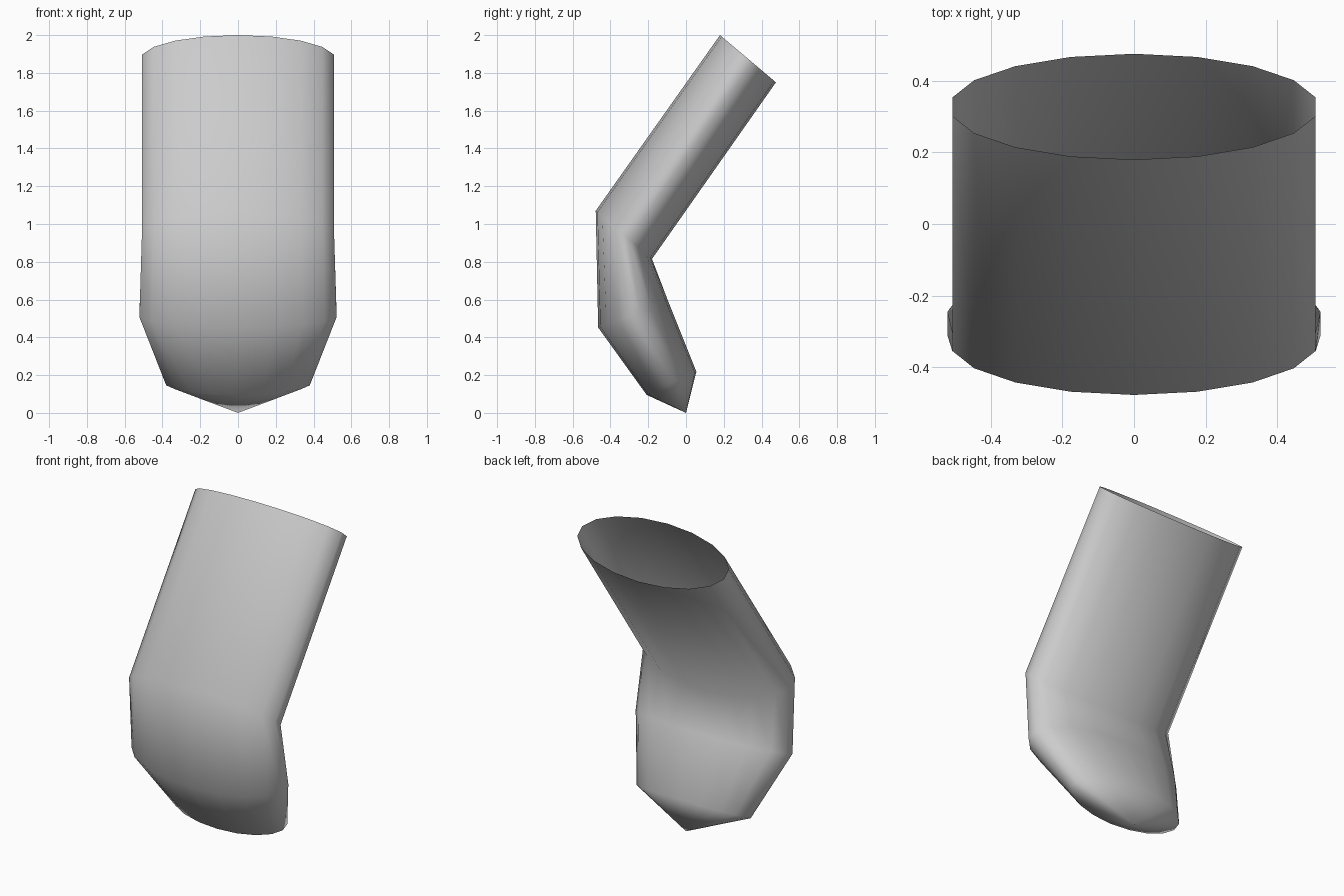
import bpy
import bmesh
from math import sin, cos, tau

cube = bpy.data.objects.get("Cube")
if cube:
    bpy.data.objects.remove(cube, do_unlink=True)

SIDES = 18

# Cross-sections: half width, front point (y, z), back point (y, z)
RINGS = [
    (0.516, (0.18, 2.0), (0.476, 1.75)),
    (0.516, (-0.478, 1.07), (-0.18, 0.815)),
    (0.53, (-0.465, 0.452), (-0.092, 0.585)),
    (0.386, (-0.208, 0.095), (0.055, 0.218)),
]


def add_ring(bm, half_width, front, back):
    """Tilted ellipse through a front and a back point."""
    ring = []
    for i in range(SIDES):
        a = tau * i / SIDES
        t = (1 - cos(a)) / 2
        y = front[0] + (back[0] - front[0]) * t
        z = front[1] + (back[1] - front[1]) * t
        ring.append(bm.verts.new((half_width * sin(a), y, z)))
    return ring


# Bent tube, open at the top
bm = bmesh.new()
rings = [add_ring(bm, *r) for r in RINGS]
for upper, lower in zip(rings, rings[1:]):
    for i in range(SIDES):
        j = (i + 1) % SIDES
        bm.faces.new((upper[i], lower[i], lower[j], upper[j]))

# Pointed lower end
tip = bm.verts.new((0, 0, 0))
for i in range(SIDES):
    bm.faces.new((rings[-1][i], tip, rings[-1][(i + 1) % SIDES]))

for face in bm.faces:
    face.smooth = True
mesh = bpy.data.meshes.new("bent_tube")
bm.to_mesh(mesh)
bm.free()

# Plain grey surface
grey = bpy.data.materials.new("light_grey")
grey.use_nodes = True
colour = (0.6, 0.6, 0.6, 1)
grey.diffuse_color = colour
grey.node_tree.nodes["Principled BSDF"].inputs["Base Color"].default_value = colour
mesh.materials.append(grey)

tube = bpy.data.objects.new("bent_tube", mesh)
bpy.context.collection.objects.link(tube)
